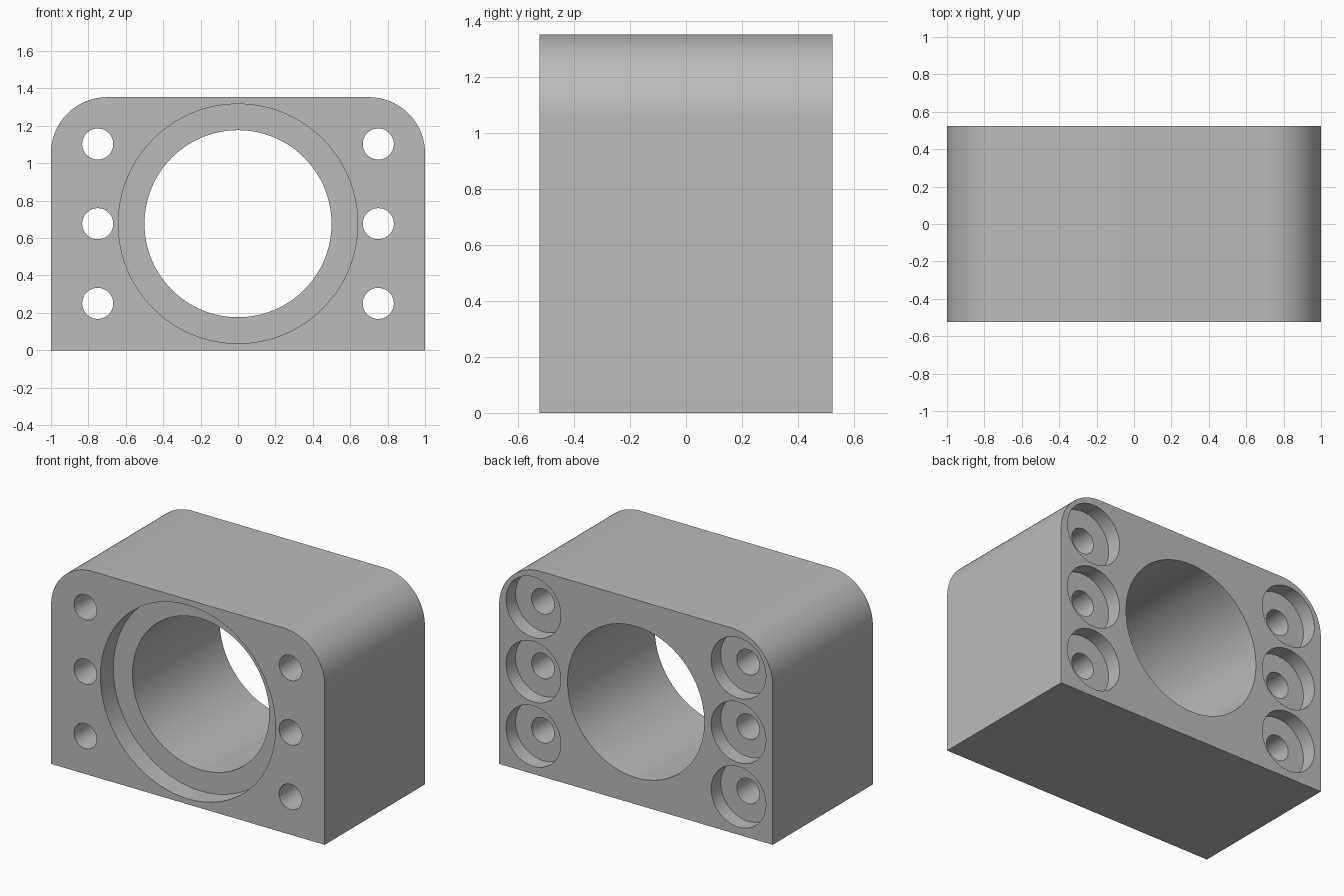
import bpy, bmesh
from math import sin, cos, pi, radians

WIDTH, DEPTH, HEIGHT, CORNER = 2.0, 1.046, 1.353, 0.3
HALF, MID = DEPTH / 2, HEIGHT / 2
OVER = 0.05  # how far cutters stick out of the block

cube = bpy.data.objects.get("Cube")
if cube:
    bpy.data.objects.remove(cube, do_unlink=True)

grey = bpy.data.materials.new("plain grey")
grey.use_nodes = True
colour = (0.5, 0.5, 0.5, 1)
grey.diffuse_color = colour
grey.node_tree.nodes["Principled BSDF"].inputs["Base Color"].default_value = colour


def make_object(name, bm):
    bmesh.ops.recalc_face_normals(bm, faces=bm.faces)
    mesh = bpy.data.meshes.new(name)
    bm.to_mesh(mesh)
    bm.free()
    mesh.materials.append(grey)
    obj = bpy.data.objects.new(name, mesh)
    bpy.context.collection.objects.link(obj)
    return obj


def skin(bm, rings):
    """Join matching rings of vertices with quads and cap both ends."""
    for a, b in zip(rings, rings[1:]):
        for i in range(len(a)):
            j = (i + 1) % len(a)
            bm.faces.new((a[i], a[j], b[j], b[i]))
    bm.faces.new(rings[0])
    bm.faces.new(rings[-1])


def stepped_bore(bm, x, z, profile, sides):
    """Add a turned solid along y from (radius, y) steps."""
    angles = [2 * pi * i / sides for i in range(sides)]
    skin(bm, [[bm.verts.new((x + r * cos(a), y, z + r * sin(a))) for a in angles]
              for r, y in profile])


# Block: square bottom corners, rounded top corners
steps = 24
right = [(WIDTH / 2, 0)]
for i in range(steps + 1):
    a = pi / 2 * i / steps
    right.append((WIDTH / 2 - CORNER + CORNER * cos(a), HEIGHT - CORNER + CORNER * sin(a)))
outline = right + [(-x, z) for x, z in reversed(right)]
bm = bmesh.new()
skin(bm, [[bm.verts.new((x, y, z)) for x, z in outline] for y in (-HALF, HALF)])
block = make_object("bearing_block", bm)

# Main bore with a shallow seat at the front
bm = bmesh.new()
seat = -HALF + 0.135
stepped_bore(bm, 0, MID, [(0.64, -HALF - OVER), (0.64, seat),
                          (0.5, seat), (0.5, HALF + OVER)], 128)

# Six screw holes, counterbored at the back
floor = HALF - 0.1
for side in (-1, 1):
    for row in (-1, 0, 1):
        stepped_bore(bm, side * 0.75, MID + row * 0.426,
                     [(0.083, -HALF - OVER), (0.083, floor),
                      (0.2, floor), (0.2, HALF + OVER)], 64)
cutter = make_object("bore_cutter", bm)
cutter.hide_render = True

# Cut the bores and remove the cutter
cut = block.modifiers.new("bores", "BOOLEAN")
cut.operation = "DIFFERENCE"
cut.solver = "EXACT"
cut.object = cutter
bpy.ops.object.select_all(action="DESELECT")
block.select_set(True)
bpy.context.view_layer.objects.active = block
bpy.ops.object.modifier_apply(modifier=cut.name)
bpy.data.objects.remove(cutter, do_unlink=True)

bpy.ops.object.shade_smooth_by_angle(angle=radians(30))
